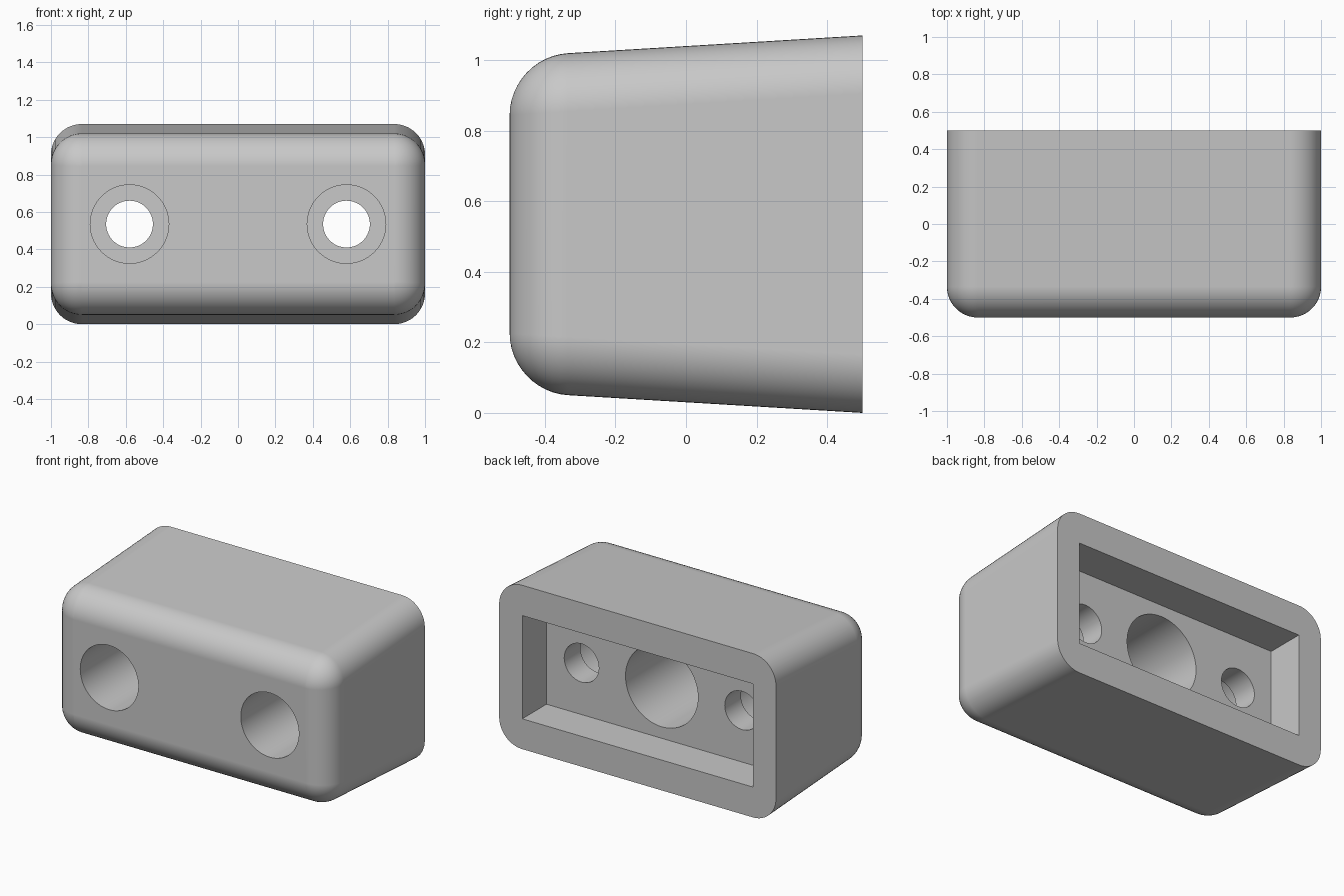
import bpy, bmesh
from math import sin, cos, pi, radians
from mathutils import Matrix

cube = bpy.data.objects.get("Cube")
if cube:
    bpy.data.objects.remove(cube, do_unlink=True)

MID_Z = 0.535      # centre height
BACK, FRONT = 0.5, -0.5
R = 0.165          # corner and front edge radius
TAPER = 0.07       # top and bottom slope towards the front
STEPS = 12

grey = bpy.data.materials.new("light grey")
grey.use_nodes = True
colour = (0.58, 0.58, 0.58, 1)
grey.diffuse_color = colour
grey.node_tree.nodes["Principled BSDF"].inputs["Base Color"].default_value = colour


def make_object(name, bm):
    bmesh.ops.recalc_face_normals(bm, faces=bm.faces)
    mesh = bpy.data.meshes.new(name)
    bm.to_mesh(mesh)
    bm.free()
    mesh.materials.append(grey)
    ob = bpy.data.objects.new(name, mesh)
    bpy.context.collection.objects.link(ob)
    return ob


def ring(bm, y, inset):
    """Rounded rectangle section of the body at depth y."""
    half_x = 1 - inset
    half_z = MID_Z - TAPER * (BACK - y) * 0.86 - inset
    r = R - inset
    verts = []
    for quarter, (sx, sz) in enumerate([(1, 1), (-1, 1), (-1, -1), (1, -1)]):
        for i in range(STEPS + 1):
            a = (quarter + i / STEPS) * pi / 2
            verts.append(bm.verts.new((sx * (half_x - r) + r * cos(a), y,
                                       MID_Z + sz * (half_z - r) + r * sin(a))))
    return verts


def body():
    bm = bmesh.new()
    rings = [ring(bm, BACK, 0)]
    for i in range(STEPS + 1):
        t = i / STEPS * pi / 2
        rings.append(ring(bm, FRONT + R * (1 - sin(t)), R * (1 - cos(t))))
    for a, b in zip(rings, rings[1:]):
        n = len(a)
        for i in range(n):
            j = (i + 1) % n
            bm.faces.new((a[i], a[j], b[j], b[i]))
    bm.faces.new(rings[0])
    bm.faces.new(rings[-1])
    bmesh.ops.remove_doubles(bm, verts=bm.verts, dist=1e-4)
    return make_object("block", bm)


def bore(name, x, radius, y0, y1):
    bm = bmesh.new()
    place = Matrix.Translation((x, (y0 + y1) / 2, MID_Z)) @ Matrix.Rotation(pi / 2, 4, "X")
    bmesh.ops.create_cone(bm, cap_ends=True, segments=64, radius1=radius,
                          radius2=radius, depth=y1 - y0, matrix=place)
    return make_object(name, bm)


def pocket(half_x, half_z, y0, y1):
    bm = bmesh.new()
    place = Matrix.Translation((0, (y0 + y1) / 2, MID_Z)) @ Matrix.Diagonal(
        (2 * half_x, y1 - y0, 2 * half_z, 1))
    bmesh.ops.create_cube(bm, size=1, matrix=place)
    return make_object("pocket_cutter", bm)


# Block with a rear pocket, a deep blind socket and two stepped screw holes
block = body()
cutters = [pocket(0.833, 0.337, 0.25, 0.6),
           bore("socket_cutter", 0, 0.262, -0.333, 0.4)]
for side, x in (("right", -0.58), ("left", 0.58)):
    cutters.append(bore(side + "_counterbore_cutter", x, 0.21, -0.6, 0.083))
    cutters.append(bore(side + "_screw_hole_cutter", x, 0.125, 0, 0.4))
for cutter in cutters:
    cutter.hide_render = True
    cut = block.modifiers.new(cutter.name, "BOOLEAN")
    cut.operation = "DIFFERENCE"
    cut.solver = "EXACT"
    cut.object = cutter

# Bake the cuts and drop the cutters
bpy.context.view_layer.update()
graph = bpy.context.evaluated_depsgraph_get()
baked = bpy.data.meshes.new_from_object(block.evaluated_get(graph))
block.modifiers.clear()
block.data = baked
baked.materials.clear()
baked.materials.append(grey)
for polygon in baked.polygons:
    polygon.material_index = 0
for cutter in cutters:
    bpy.data.objects.remove(cutter, do_unlink=True)

# Smooth fillets and bores, crisp rims
bpy.ops.object.select_all(action="DESELECT")
block.select_set(True)
bpy.context.view_layer.objects.active = block
bpy.ops.object.shade_smooth_by_angle(angle=radians(30))
weighted = block.modifiers.new("weighted_normals", "WEIGHTED_NORMAL")
weighted.keep_sharp = True
